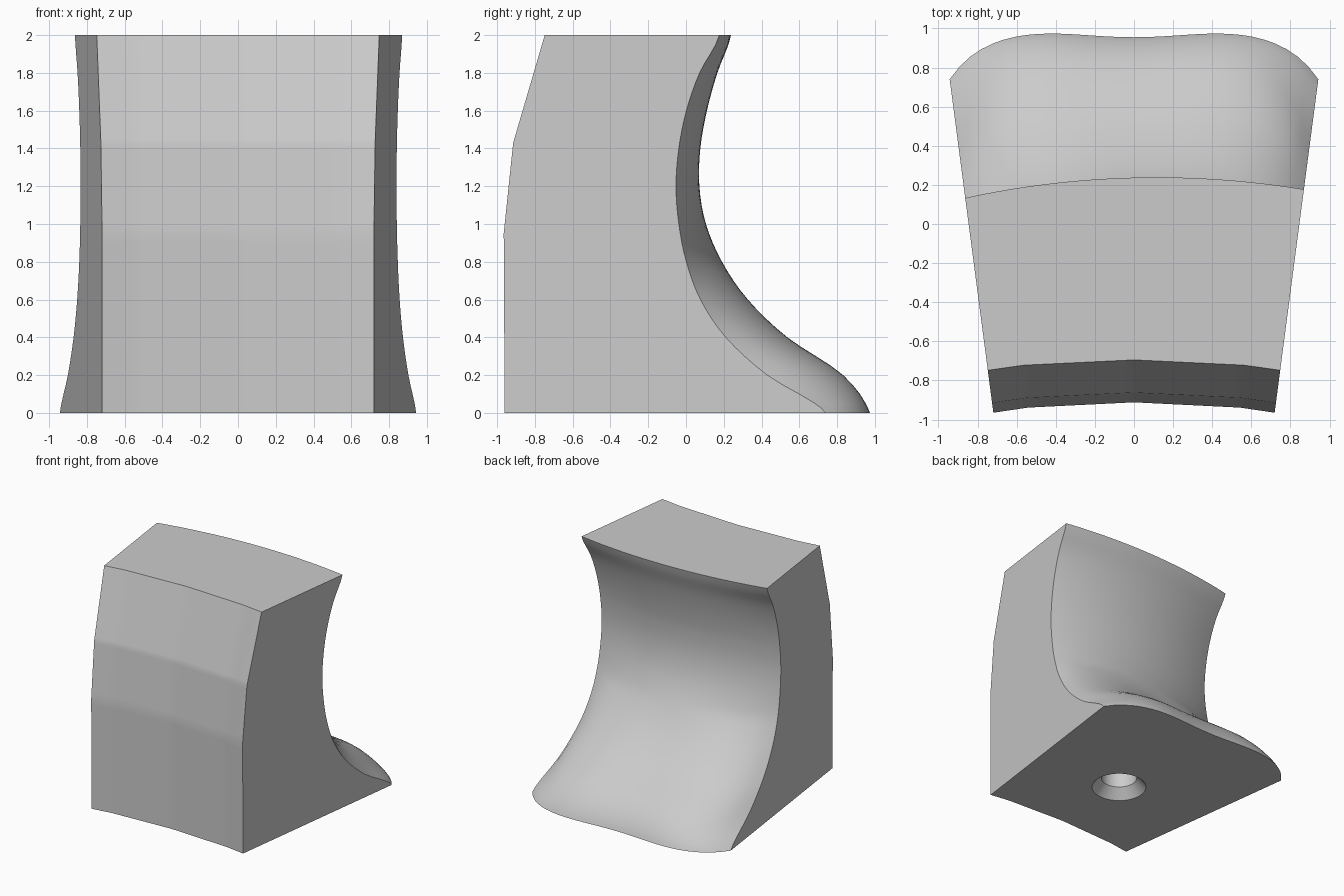
import bpy, bmesh, math

cube = bpy.data.objects.get("Cube")
if cube:
    bpy.data.objects.remove(cube, do_unlink=True)

# One grey for the whole block
grey = bpy.data.materials.new("plain grey")
grey.use_nodes = True
colour = (0.6, 0.6, 0.6, 1)
grey.diffuse_color = colour
grey.node_tree.nodes["Principled BSDF"].inputs["Base Color"].default_value = colour

# Back profile at the side edges and at the middle, every 0.2 in height
SIDE = [0.74, 0.425, 0.2, 0.06, -0.02, -0.06, -0.075, -0.06, -0.02, 0.05, 0.155]
MIDDLE = [0.955, 0.82, 0.53, 0.325, 0.19, 0.105, 0.07, 0.075, 0.11, 0.165, 0.237]
COLUMNS, ROWS = 32, 40


def curve(keys, z):
    """Smooth curve through evenly spaced keys."""
    t = z / 2 * (len(keys) - 1)
    i = min(int(t), len(keys) - 2)
    t -= i
    a, b, c, d = (keys[max(0, min(len(keys) - 1, i + k))] for k in (-1, 0, 1, 2))
    return b + t / 2 * (c - a + t * (2 * a - 5 * b + 4 * c - d + t * (3 * (b - c) + d - a)))


def line(keys, v):
    """Straight segments through (position, value) keys."""
    for (p, a), (q, b) in zip(keys, keys[1:]):
        if v <= q:
            return a + (b - a) * (v - p) / (q - p)
    return keys[-1][1]


def front_y(f, z):
    edge = line([(0, -0.96), (0.95, -0.965), (1.43, -0.915), (2, -0.748)], z)
    return edge + line([(0, 0.053), (0.75, 0.026), (1, 0)], abs(f))


def back_y(f, z):
    foot = max(0, 1 - z / 0.8)
    side, middle = curve(SIDE, z), curve(MIDDLE, z)
    bulge = 1 - abs(f) ** (2 + 3.5 * foot)
    y = side + (middle - side) * bulge
    return y + 0.022 * f * (1 - foot) + 0.022 * foot * math.sin(math.pi * f) ** 2


def point(f, y, z):
    """Place a point between the two tapering side planes."""
    return (f * (0.72 + 0.131 * (y + 0.96)), y, z)


def make_object(name, bm):
    bmesh.ops.recalc_face_normals(bm, faces=bm.faces)
    mesh = bpy.data.meshes.new(name)
    bm.to_mesh(mesh)
    bm.free()
    obj = bpy.data.objects.new(name, mesh)
    bpy.context.collection.objects.link(obj)
    mesh.materials.append(grey)
    return obj


def loft(rings):
    """Join closed rings into a capped solid."""
    bm = bmesh.new()
    rings = [[bm.verts.new(p) for p in ring] for ring in rings]
    for low, high in zip(rings, rings[1:]):
        for i in range(len(low)):
            j = (i + 1) % len(low)
            bm.faces.new((low[i], low[j], high[j], high[i]))
    bm.faces.new(rings[0][::-1])
    bm.faces.new(rings[-1])
    return bm


# Block: concave front, flat tapering sides, scooped back with a flared foot
fractions = [2 * i / COLUMNS - 1 for i in range(COLUMNS + 1)]
heights = sorted([2 * i / ROWS for i in range(ROWS + 1)] + [0.025, 1.43])
block = make_object("scooped_block", loft(
    [[point(f, front_y(f, z), z) for f in fractions]
     + [point(f, back_y(f, z), z) for f in reversed(fractions)] for z in heights]))

# Countersunk screw hole in the underside
hole = make_object("hole_cutter", loft(
    [[(r * math.cos(a), r * math.sin(a) - 0.19, z)
      for a in (math.tau * i / 48 for i in range(48))]
     for r, z in ((0.22, -0.05), (0.22, 0), (0.145, 0.085), (0.145, 0.45))]))
hole.hide_render = True
cut = block.modifiers.new("screw hole", "BOOLEAN")
cut.operation = "DIFFERENCE"
cut.solver = "EXACT"
cut.object = hole

# Apply the cut, drop the cutter and smooth the curved faces
bpy.context.view_layer.objects.active = block
block.select_set(True)
bpy.ops.object.modifier_apply(modifier=cut.name)
bpy.data.objects.remove(hole, do_unlink=True)
bpy.ops.object.shade_smooth_by_angle(angle=math.radians(30))
